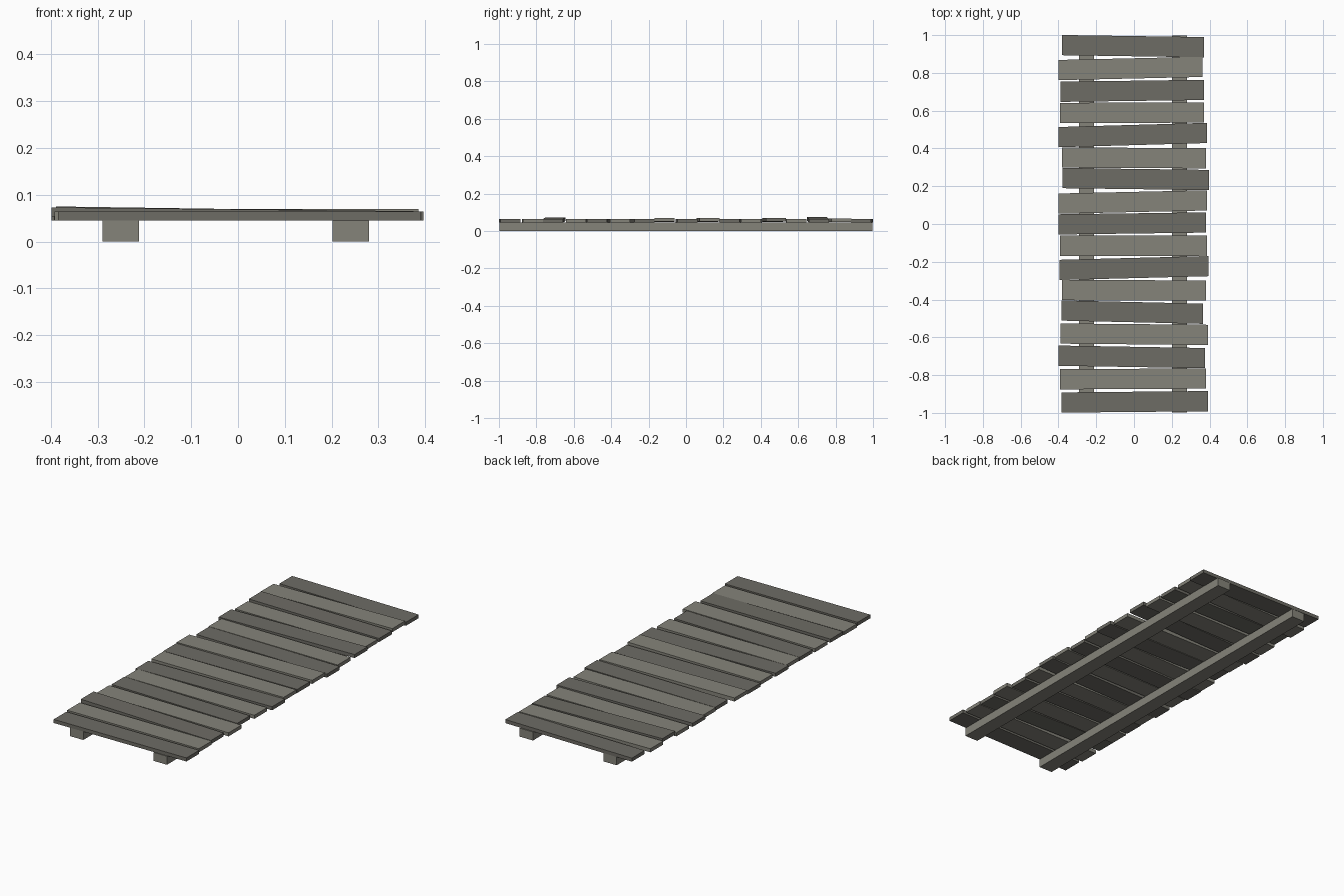
import bpy

if "Cube" in bpy.data.objects:
    bpy.data.objects.remove(bpy.data.objects["Cube"])


def material(name, rgb):
    m = bpy.data.materials.new(name)
    m.diffuse_color = (*rgb, 1)
    m.use_nodes = True
    m.node_tree.nodes["Principled BSDF"].inputs["Base Color"].default_value = m.diffuse_color
    return m


light = material("light_weathered_wood", (0.235, 0.23, 0.195))
dark = material("dark_weathered_wood", (0.155, 0.15, 0.13))


def board(name, left, right, mat):
    """Box between two end sections, each (x, y_low, y_high, z_low, z_high)."""
    verts = []
    for x, y0, y1, z0, z1 in (left, right):
        verts += [(x, y0, z0), (x, y1, z0), (x, y1, z1), (x, y0, z1)]
    faces = [(0, 3, 2, 1), (4, 5, 6, 7)]
    faces = [f[::-1] for f in faces]
    faces += [(i, (i + 1) % 4, (i + 1) % 4 + 4, i + 4) for i in range(4)]
    mesh = bpy.data.meshes.new(name)
    mesh.from_pydata(verts, [], [f[::-1] for f in faces])
    mesh.materials.append(mat)
    obj = bpy.data.objects.new(name, mesh)
    bpy.context.collection.objects.link(obj)


# Two long support beams
for side, x in (("left", -0.29), ("right", 0.202)):
    sec = (-0.997, 0.997, 0.0, 0.045)
    board(side + "_beam", (x, *sec), (x + 0.078, *sec), light)

# Crooked planks: left x, right x, left centre y, right centre y, left lift, right lift
planks = [
    (-.382, .37, .947, .936, 0, 0),
    (-.399, .363, .815, .832, .004, .004),
    (-.389, .37, .70, .71, .011, 0),
    (-.392, .37, .588, .59, 0, 0),
    (-.399, .386, .46, .482, .004, .006),
    (-.382, .38, .352, .348, 0, 0),
    (-.378, .397, .243, .233, 0, 0),
    (-.399, .386, .108, .125, .004, .005),
    (-.399, .38, -.002, .008, 0, 0),
    (-.392, .386, -.115, -.115, .003, .006),
    (-.394, .394, -.243, -.223, 0, 0),
    (-.382, .38, -.35, -.352, 0, 0),
    (-.385, .365, -.458, -.475, 0, 0),
    (-.389, .393, -.58, -.587, 0, 0),
    (-.399, .375, -.697, -.71, .009, .001),
    (-.392, .38, -.822, -.818, 0, 0),
    (-.385, .391, -.945, -.938, 0, 0),
]
for i, (xl, xr, yl, yr, zl, zr) in enumerate(planks):
    h = 0.0535
    board(f"plank_{i + 1}",
          (xl, yl - h, yl + h, .045 + zl, .064 + zl),
          (xr, yr - h, yr + h, .045 + zr, .064 + zr),
          light if i % 2 else dark)
